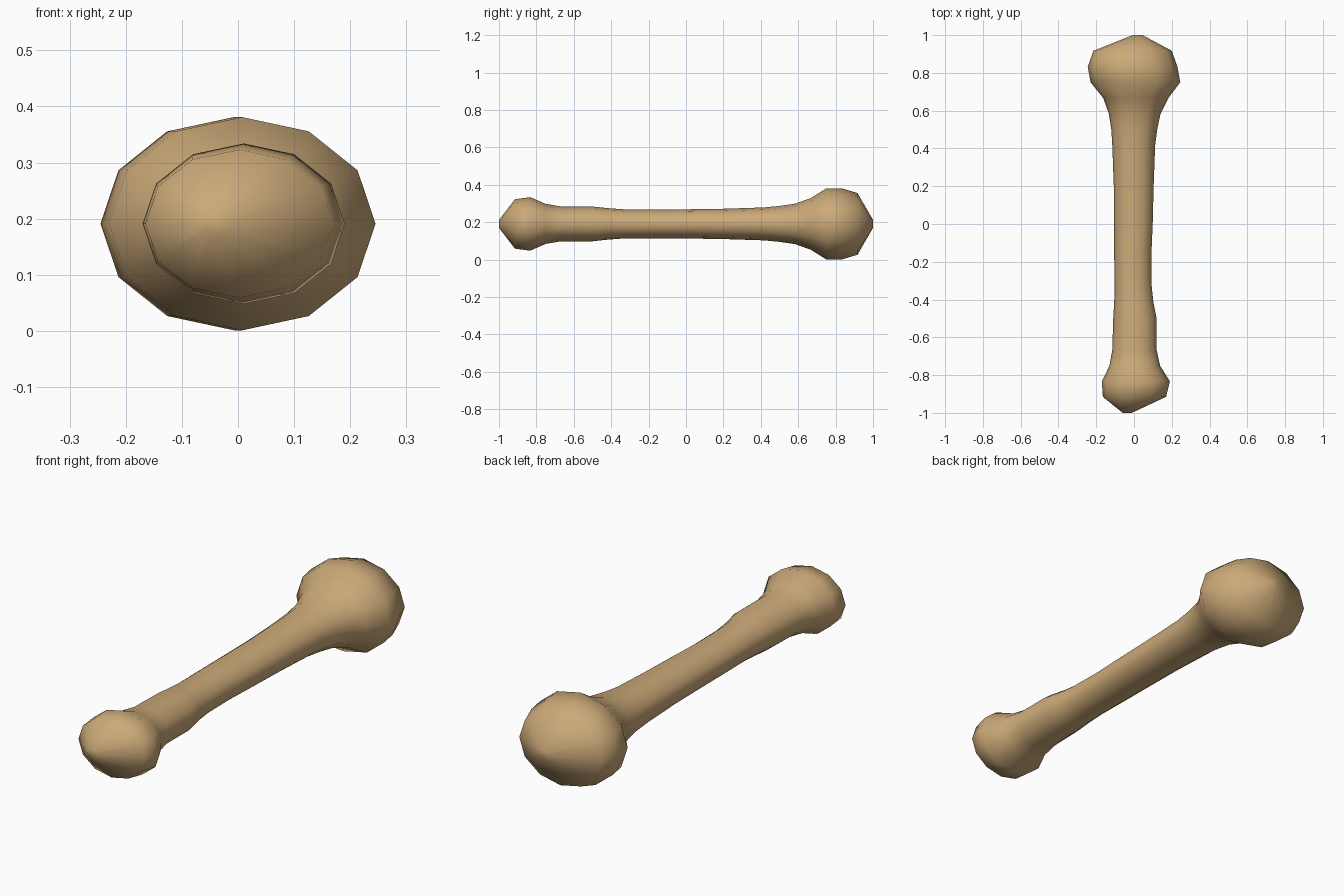
import bpy, bmesh, math

SIDES = 12
MID_Z = 0.191

# Bone profile: y, left x, right x, half height
RINGS = [
    (-1.00, -0.06, -0.012, 0.021),
    (-0.915, -0.165, 0.17, 0.132),
    (-0.833, -0.17, 0.19, 0.143),
    (-0.75, -0.13, 0.138, 0.107),
    (-0.667, -0.115, 0.12, 0.093),
    (-0.50, -0.11, 0.12, 0.093),
    (-0.417, -0.105, 0.103, 0.084),
    (-0.333, -0.102, 0.094, 0.078),
    (-0.167, -0.105, 0.092, 0.077),
    (0.00, -0.106, 0.099, 0.078),
    (0.20, -0.107, 0.104, 0.081),
    (0.417, -0.115, 0.112, 0.088),
    (0.50, -0.12, 0.123, 0.096),
    (0.583, -0.133, 0.14, 0.108),
    (0.667, -0.163, 0.182, 0.138),
    (0.75, -0.23, 0.245, 0.19),
    (0.833, -0.245, 0.23, 0.19),
    (0.917, -0.215, 0.20, 0.165),
    (1.00, -0.006, 0.045, 0.021),
]

bm = bmesh.new()
loops = []
for y, left, right, rz in RINGS:
    cx, rx = (left + right) / 2, (right - left) / 2
    loops.append([bm.verts.new((cx + rx * math.cos(a), y, MID_Z + rz * math.sin(a)))
                  for a in (2 * math.pi * i / SIDES for i in range(SIDES))])

# Skin the rings and close both tips
for a, b in zip(loops, loops[1:]):
    for i in range(SIDES):
        j = (i + 1) % SIDES
        bm.faces.new((a[i], a[j], b[j], b[i]))
bm.faces.new(loops[0])
bm.faces.new(loops[-1])
bmesh.ops.recalc_face_normals(bm, faces=bm.faces)
for f in bm.faces:
    f.smooth = True

mesh = bpy.data.meshes.new("bone")
bm.to_mesh(mesh)
bm.free()
bone = bpy.data.objects.new("bone", mesh)
bpy.context.collection.objects.link(bone)

tan = bpy.data.materials.new("bone tan")
tan.diffuse_color = (0.60, 0.40, 0.19, 1)
mesh.materials.append(tan)
